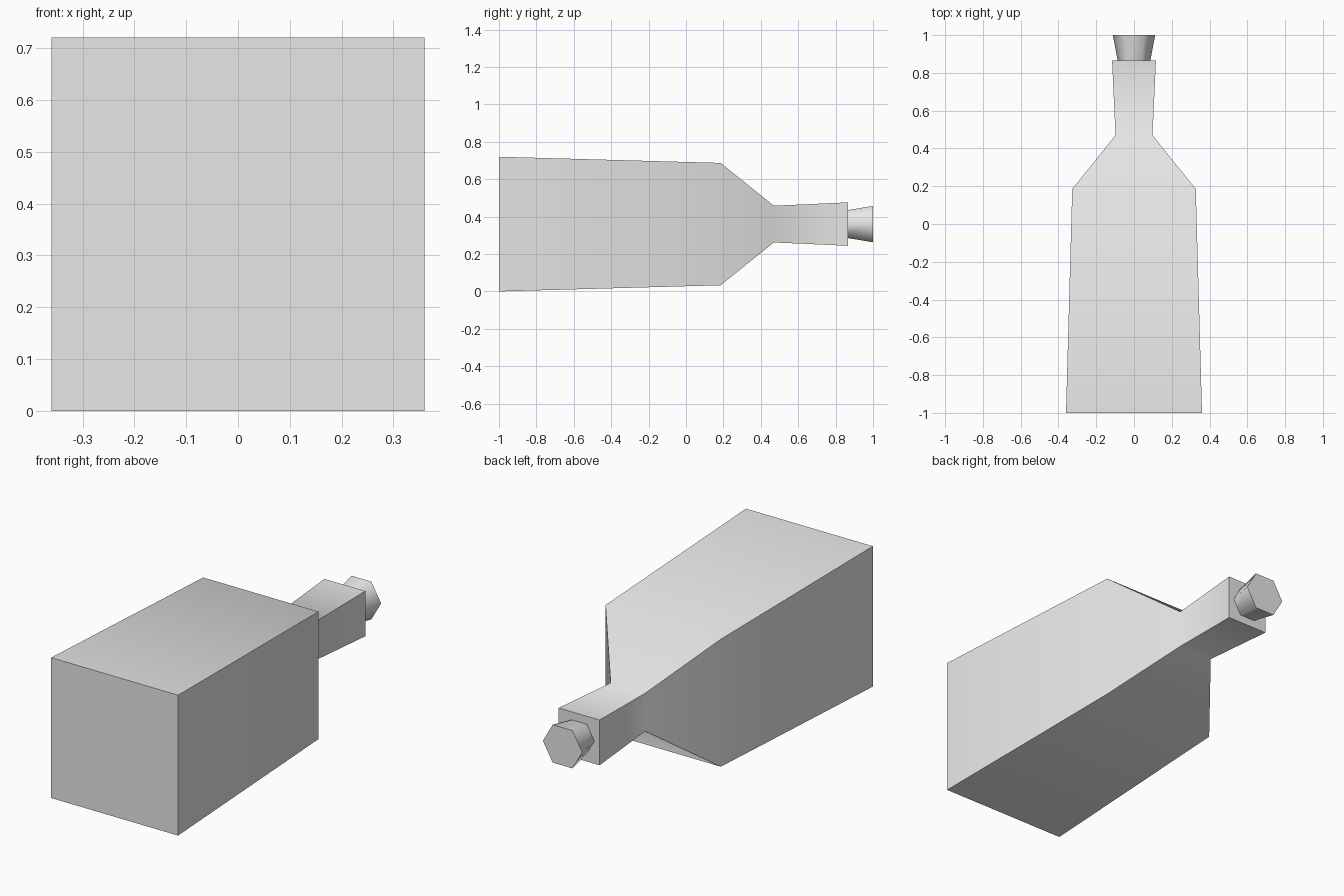
import bpy, bmesh
from math import cos, sin, pi, radians

cube = bpy.data.objects.get("Cube")
if cube:
    bpy.data.objects.remove(cube, do_unlink=True)

MID_Z = 0.36

grey = bpy.data.materials.new("plain grey")
grey.use_nodes = True
colour = (0.8, 0.8, 0.8, 1)
grey.diffuse_color = colour
grey.node_tree.nodes["Principled BSDF"].inputs["Base Color"].default_value = colour


def loft(name, sides, turn, profile, sharp_angle):
    """Skin regular polygons along y; profile holds (y, corner radius)."""
    bm = bmesh.new()
    rings = []
    for y, r in profile:
        angles = [turn + 2 * pi * i / sides for i in range(sides)]
        rings.append([bm.verts.new((r * cos(a), y, MID_Z + r * sin(a))) for a in angles])
    for a, b in zip(rings, rings[1:]):
        for i in range(sides):
            j = (i + 1) % sides
            bm.faces.new((a[i], a[j], b[j], b[i]))
    bm.faces.new(rings[0])
    bm.faces.new(rings[-1])
    bmesh.ops.recalc_face_normals(bm, faces=bm.faces)
    mesh = bpy.data.meshes.new(name)
    bm.to_mesh(mesh)
    bm.free()
    mesh.materials.append(grey)
    obj = bpy.data.objects.new(name, mesh)
    bpy.context.collection.objects.link(obj)
    bpy.ops.object.select_all(action='DESELECT')
    obj.select_set(True)
    bpy.context.view_layer.objects.active = obj
    bpy.ops.object.shade_smooth_by_angle(angle=radians(sharp_angle))
    return obj


# Square bottle: base, shoulder, neck and lip, given as half widths
half_widths = [(-1, 0.36), (0.185, 0.327), (0.47, 0.098), (0.866, 0.116)]
loft("bottle", 4, pi / 4, [(y, h * 2 ** 0.5) for y, h in half_widths], 60)

# Six-sided stopper flaring out of the neck
loft("stopper", 6, 0, [(0.82, 0.078), (1, 0.112)], 65)
